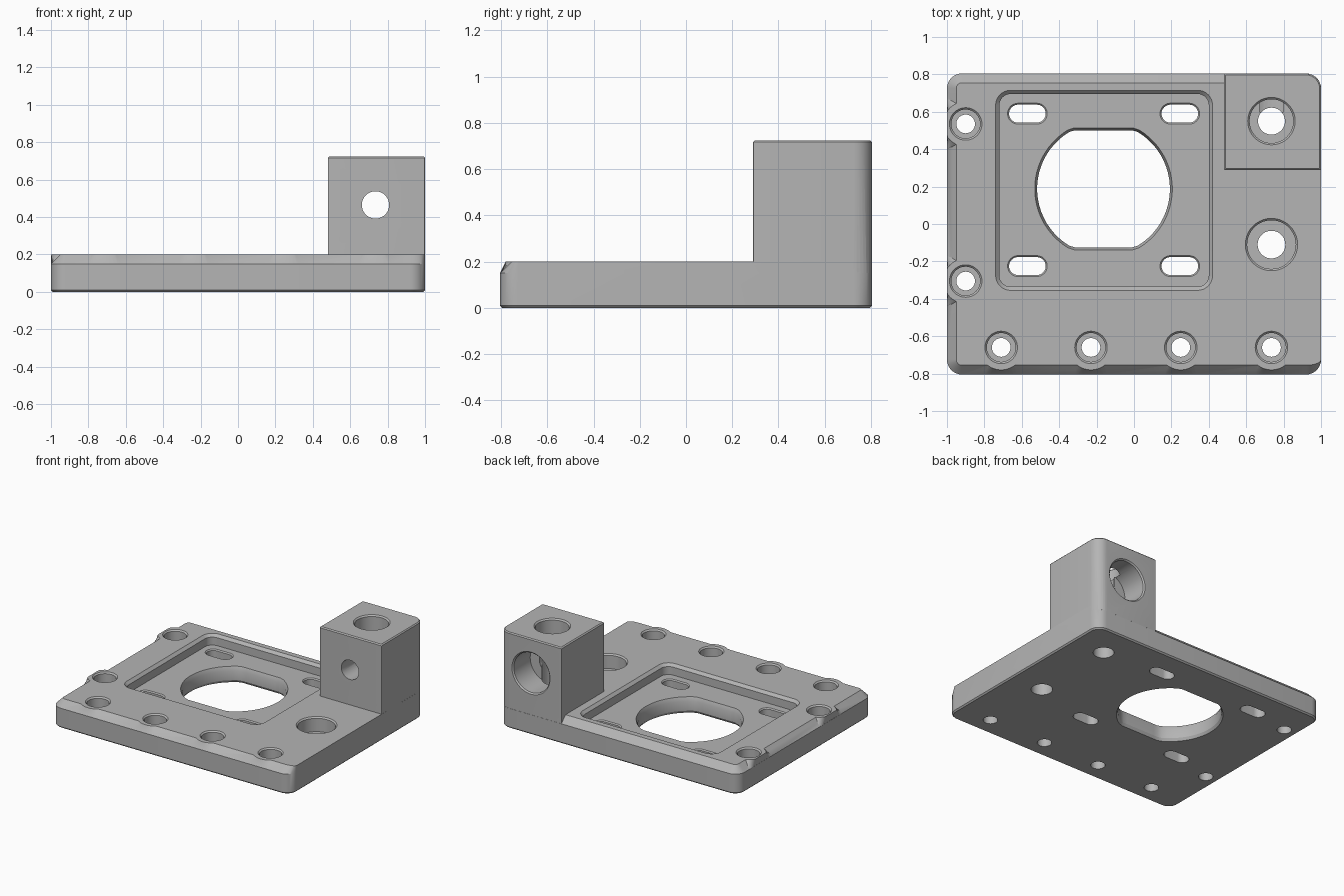
import bpy
import bmesh
from math import cos, sin, pi, radians

if "Cube" in bpy.data.objects:
    bpy.data.objects.remove(bpy.data.objects["Cube"])

grey = bpy.data.materials.new("machined_grey")
grey.use_nodes = True
grey.diffuse_color = (0.46, 0.46, 0.46, 1)
grey.node_tree.nodes["Principled BSDF"].inputs["Base Color"].default_value = (0.46, 0.46, 0.46, 1)


def solid(name, loops):
    """Skin a stack of equal-length loops and cap both ends."""
    bm = bmesh.new()
    rings = [[bm.verts.new(p) for p in loop] for loop in loops]
    n = len(rings[0])
    for a, b in zip(rings, rings[1:]):
        for i in range(n):
            j = (i + 1) % n
            bm.faces.new((a[i], a[j], b[j], b[i]))
    bm.faces.new(rings[0])
    bm.faces.new(rings[-1])
    bmesh.ops.recalc_face_normals(bm, faces=bm.faces)
    mesh = bpy.data.meshes.new(name)
    bm.to_mesh(mesh)
    bm.free()
    mesh.materials.append(grey)
    ob = bpy.data.objects.new(name, mesh)
    bpy.context.collection.objects.link(ob)
    return ob


def rounded(x0, x1, y0, y1, z, radii, steps=8):
    """Rounded rectangle; one (rx, ry) per corner, from back right, anticlockwise."""
    corners = [(x1, y1, -1, -1), (x0, y1, 1, -1), (x0, y0, 1, 1), (x1, y0, -1, 1)]
    pts = []
    for k, ((x, y, sx, sy), (rx, ry)) in enumerate(zip(corners, radii)):
        for i in range(steps + 1):
            a = (k + i / steps) * pi / 2
            pts.append((x + sx * rx + rx * cos(a), y + sy * ry + ry * sin(a), z))
    return pts


def turned(name, centre, profile, axis="z", segments=40):
    """Solid of (radius, position) steps along the z or y axis."""
    u, v = centre
    loops = []
    for r, t in profile:
        ring = []
        for i in range(segments):
            a = 2 * pi * i / segments
            p, q = u + r * cos(a), v + r * sin(a)
            ring.append((p, q, t) if axis == "z" else (p, t, q))
        loops.append(ring)
    return solid(name, loops)


def combine(target, tool, operation):
    mod = target.modifiers.new("combine", "BOOLEAN")
    mod.operation = operation
    mod.solver = "EXACT"
    mod.object = tool
    bpy.context.view_layer.objects.active = target
    bpy.ops.object.modifier_apply(modifier=mod.name)
    bpy.data.objects.remove(tool)


# Base plate: chamfered along the left, front and back top edges
D, H, C, R = 0.805, 0.2, 0.05, 0.08
round4 = [(R, R)] * 4
small4 = [(R - 0.01, R - 0.01)] * 4
top4 = [(R, R - C), (R - C, R - C), (R - C, R - C), (R, R - C)]
plate = solid("mounting_plate", [
    rounded(-0.99, 0.99, -D + 0.01, D - 0.01, 0, small4),
    rounded(-1, 1, -D, D, 0.01, round4),
    rounded(-1, 1, -D, D, H - C, round4),
    rounded(-1 + C, 1, -D + C, D - C, H, top4)])

# Upright block on the back corner
B = 0.725
e = 0.008
sharp = (0.004, 0.004)
block4 = [(R, R), sharp, sharp, sharp]
inner4 = [(R - e, R - e), sharp, sharp, sharp]
block = solid("corner_block", [
    rounded(0.48, 0.9995, 0.29, D - 0.0005, 0.1, block4),
    rounded(0.48, 0.9995, 0.29, D - 0.0005, B - e, block4),
    rounded(0.48 + e, 1 - e, 0.29 + e, D - e, B, inner4)])
combine(plate, block, "UNION")

# Flared bosses that interrupt the chamfer around the edge screws
screws = [(-0.9, 0.535), (-0.9, -0.305)] + [(x, -0.66) for x in (-0.71, -0.23, 0.25, 0.735)]
for cx, cy in screws:
    loops = []
    for r, z in [(0.18, 0.14), (0.17, 0.15), (0.12, H)]:
        ring = []
        for i in range(48):
            a = 2 * pi * i / 48
            ring.append((max(cx + r * cos(a), -0.9995), max(cy + r * sin(a), -D + 0.0005), z))
        loops.append(ring)
    combine(plate, solid("screw_boss", loops), "UNION")

# Recessed pocket with a chamfered rim
floor = 0.12


def pocket_loop(grow, z):
    r = 0.06 + grow
    return rounded(-0.72 - grow, 0.4 + grow, -0.335 - grow, 0.695 + grow, z, [(r, r)] * 4)


combine(plate, solid("pocket", [pocket_loop(0, floor), pocket_loop(0, H - 0.02),
                                pocket_loop(0.02, H), pocket_loop(0.02, H + 0.02)]), "DIFFERENCE")

# Large round opening, flattened at front and back
loops = []
for r, z in [(0.367, -0.01), (0.367, 0), (0.355, 0.02), (0.355, 0.09), (0.368, floor), (0.368, floor + 0.02)]:
    flat = r - 0.042
    ring = []
    for i in range(64):
        a = 2 * pi * (i + 0.5) / 64
        ring.append((-0.163 + r * cos(a), 0.188 + max(-flat, min(flat, r * sin(a))), z))
    loops.append(ring)
combine(plate, solid("opening", loops), "DIFFERENCE")

# Four slots around the opening
for sx in (-0.57, 0.245):
    for sy in (-0.225, 0.59):
        loops = []
        for g, z in [(0, -0.01), (0, floor - e), (e, floor), (e, floor + 0.02)]:
            r = 0.048 + g
            loops.append(rounded(sx - 0.098 - g, sx + 0.098 + g, sy - r, sy + r, z, [(r, r)] * 4))
        combine(plate, solid("slot", loops), "DIFFERENCE")


def counterbore(name, centre, hole, bore, start, seat, end, axis="z"):
    """Stepped screw hole with a small chamfer at its mouth."""
    edge = 0.01
    profile = [(hole, start), (hole, seat), (bore, seat), (bore, end - edge),
               (bore + edge, end), (bore + edge, end + edge)]
    combine(plate, turned(name, centre, profile, axis), "DIFFERENCE")


# Screw holes through the plate and the block
for c in screws:
    counterbore("edge_screw_hole", c, 0.05, 0.077, -0.01, 0.09, H)
counterbore("large_screw_hole", (0.735, -0.11), 0.074, 0.13, -0.01, 0.09, H)
counterbore("block_top_hole", (0.735, 0.55), 0.072, 0.117, -0.01, 0.6, B)
counterbore("block_back_hole", (0.735, 0.465), 0.073, 0.15, 0.27, 0.6, D, "y")

# Smooth curved walls, keep machined edges crisp
bpy.ops.object.select_all(action="DESELECT")
plate.select_set(True)
bpy.context.view_layer.objects.active = plate
bpy.ops.object.shade_smooth_by_angle(angle=radians(25))
